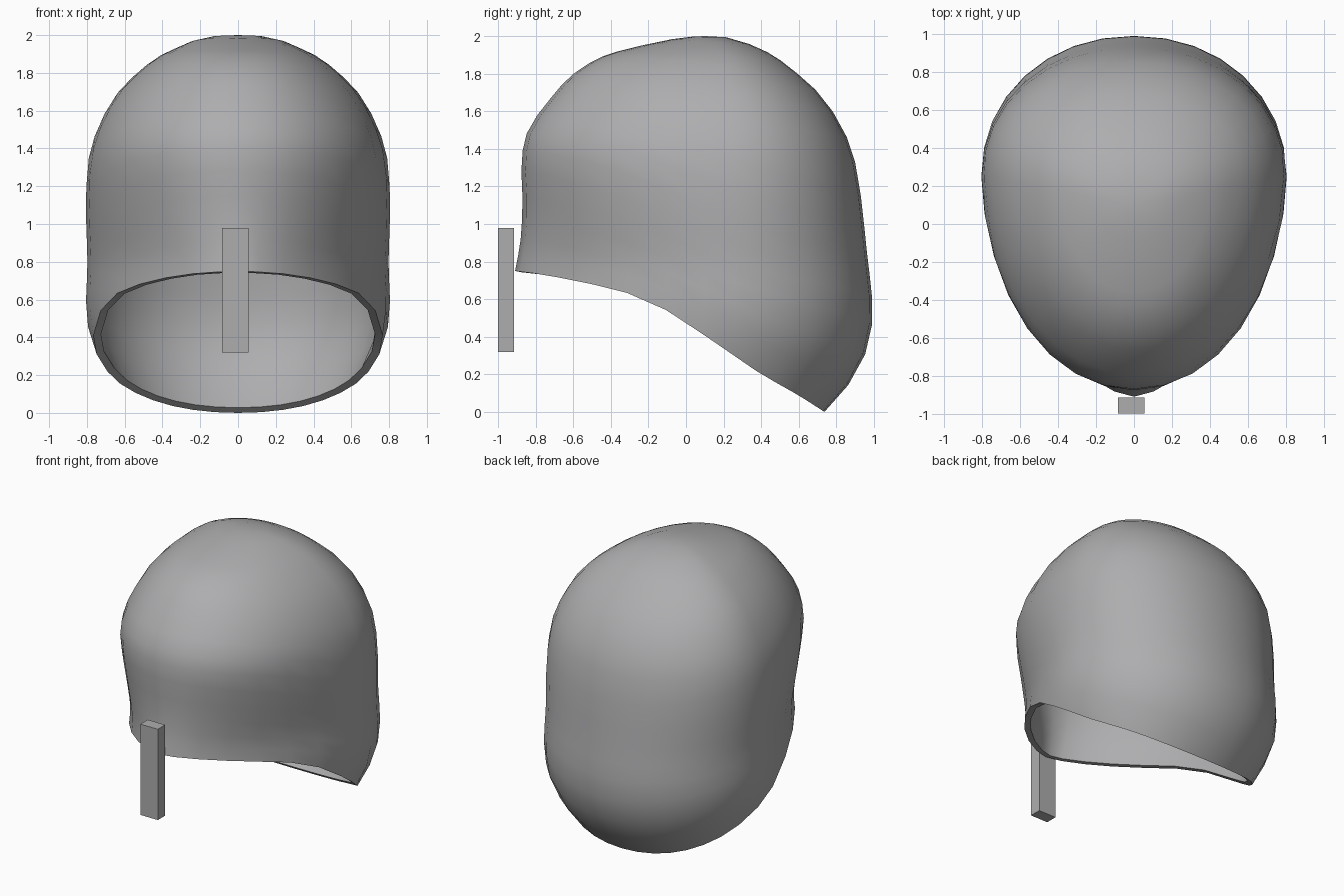
import bpy, bmesh
from math import cos, sin, tau, copysign
from mathutils import Vector

cube = bpy.data.objects.get("Cube")
if cube:
    bpy.data.objects.remove(cube, do_unlink=True)

# One plain metal colour
metal = bpy.data.materials.new("grey_metal")
metal.use_nodes = True
grey = (0.42, 0.42, 0.43, 1)
metal.diffuse_color = grey
metal.node_tree.nodes["Principled BSDF"].inputs["Base Color"].default_value = grey

# Horizontal sections, crown to neck: height, half width, front y, back y
SECTIONS = [Vector(s) for s in (
    (2, 0, .1, .1), (1.988, .18, -.05, .25), (1.93, .33, -.32, .4),
    (1.88, .43, -.47, .49), (1.79, .545, -.61, .605), (1.67, .655, -.72, .73),
    (1.5, .745, -.84, .838), (1.33, .793, -.875, .9), (1.1, .805, -.87, .937),
    (.9, .8, -.882, .957), (.75, .797, -.91, .975), (.6, .805, -.93, .99),
    (.4, .782, -.93, .982), (.19, .69, -.9, .897), (0, .59, -.85, .737))]
# Lower rim as seen from the side: y, height
RIM = [(-.91, .75), (-.75, .73), (-.5, .68), (-.28, .625), (-.15, .57), (0, .475),
       (.2, .338), (.4, .2), (.6, .088), (.737, 0)]
COLUMNS, ROWS = 32, 18


def section(u):
    """Smoothly interpolated section at row position u."""
    last = len(SECTIONS) - 1
    i = min(int(u), last - 1)
    t = u - i
    a, b, c, d = (SECTIONS[max(0, min(last, i + k))] for k in (-1, 0, 1, 2))
    return b + ((c - a) + ((2*a - 5*b + 4*c - d) + (3*b - a - 3*c + d) * t) * t) * t / 2


def shell_point(u, angle):
    z, width, front, back = section(u)
    middle = .1 + .15 * min(1, width / .8)
    if sin(angle) > 0:
        depth, roundness = back - middle, 2.08
    else:
        # The brow is full, the cheeks below it are pinched towards the nose
        depth = middle - front
        roundness = 1.6 + .48 * max(0, min(1, (z - .8) / .6))
    x, y = (copysign(abs(v) ** (2 / roundness), v) for v in (cos(angle), sin(angle)))
    return Vector((width * x, middle + depth * y, z))


def rim_height(y):
    if y <= RIM[0][0]:
        return RIM[0][1]
    for (y0, z0), (y1, z1) in zip(RIM, RIM[1:]):
        if y <= y1:
            return z0 + (z1 - z0) * (y - y0) / (y1 - y0)
    return RIM[-1][1]


def rim_position(angle):
    """Row position where a meridian meets the rim."""
    low, high = 0, len(SECTIONS) - 1
    for _ in range(30):
        mid = (low + high) / 2
        p = shell_point(mid, angle)
        if p.z > rim_height(p.y):
            low = mid
        else:
            high = mid
    return high


def add_object(name, bm):
    mesh = bpy.data.meshes.new(name)
    bm.to_mesh(mesh)
    bm.free()
    mesh.materials.append(metal)
    obj = bpy.data.objects.new(name, mesh)
    bpy.context.collection.objects.link(obj)
    return obj


# Helmet shell: meridians from crown to slanted rim
bm = bmesh.new()
grid = []
for c in range(COLUMNS):
    angle = tau * c / COLUMNS
    end = rim_position(angle)
    grid.append([bm.verts.new(shell_point(end * r / ROWS, angle)) for r in range(ROWS + 1)])
for c in range(COLUMNS):
    left, right = grid[c], grid[(c + 1) % COLUMNS]
    for r in range(ROWS):
        bm.faces.new((left[r], left[r + 1], right[r + 1], right[r]))
bmesh.ops.remove_doubles(bm, verts=bm.verts, dist=.0005)
bmesh.ops.recalc_face_normals(bm, faces=bm.faces)
shell = add_object("helmet_shell", bm)
thickness = shell.modifiers.new("thickness", 'SOLIDIFY')
thickness.thickness = .042
thickness.offset = -1
bpy.ops.object.select_all(action='DESELECT')
shell.select_set(True)
bpy.context.view_layer.objects.active = shell
bpy.ops.object.modifier_apply(modifier=thickness.name)
bpy.ops.object.shade_smooth_by_angle(angle=.8)

# Nose guard: plain upright bar
bm = bmesh.new()
bmesh.ops.create_cube(bm, size=1)
bmesh.ops.scale(bm, verts=bm.verts, vec=(.14, .085, .66))
bmesh.ops.translate(bm, verts=bm.verts, vec=(-.015, -.957, .65))
add_object("nose_guard", bm)
